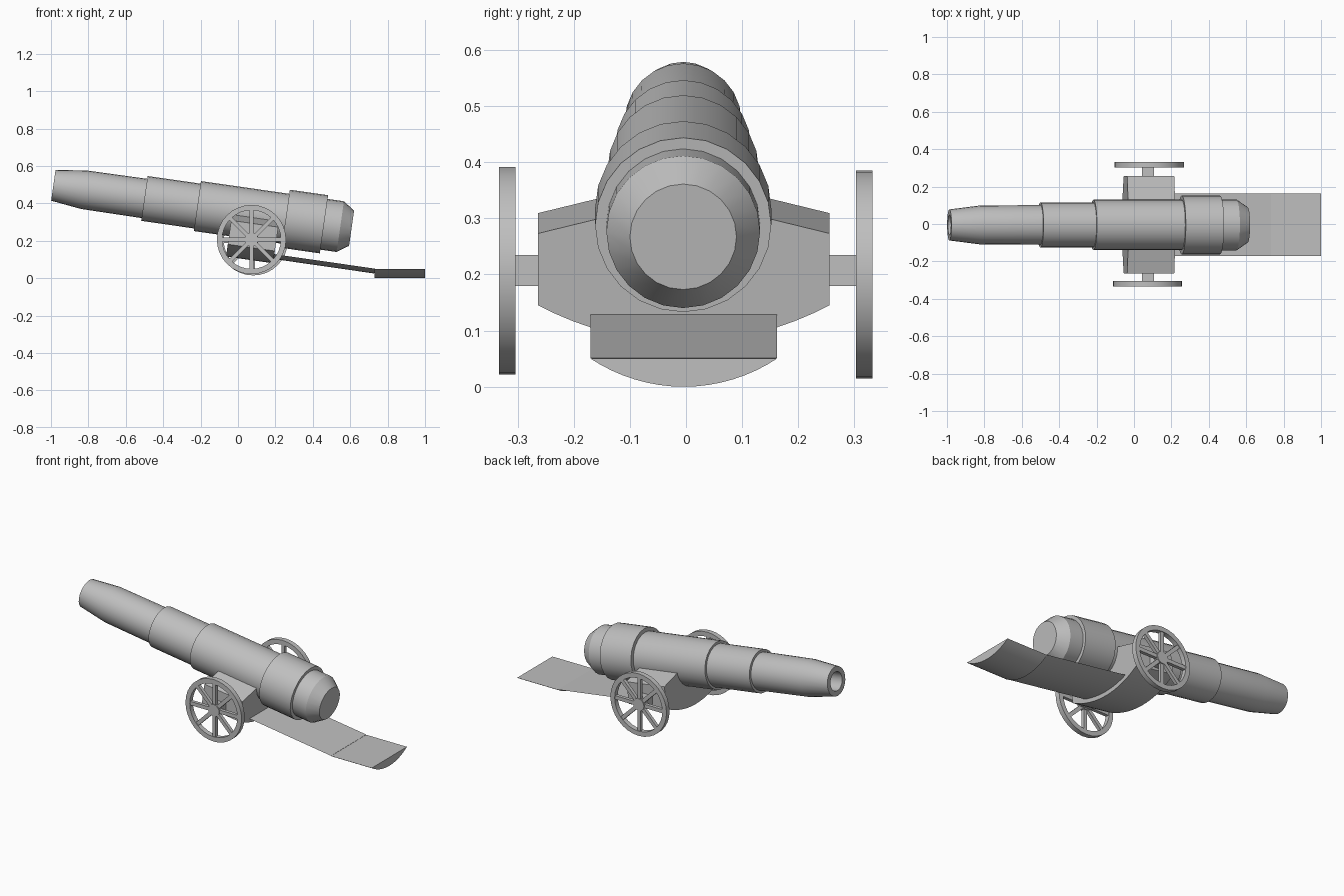
import bpy
import bmesh
import math
from mathutils import Matrix, Vector

cube = bpy.data.objects.get("Cube")
if cube:
    bpy.data.objects.remove(cube, do_unlink=True)

iron = bpy.data.materials.new("grey_iron")
iron.use_nodes = True
iron.diffuse_color = (0.52, 0.52, 0.52, 1)
iron.node_tree.nodes["Principled BSDF"].inputs["Base Color"].default_value = (0.52, 0.52, 0.52, 1)

# Barrel, carriage and trail share one downward pitch towards +x
TILT = Matrix.Rotation(0.143, 4, "Y")
MID_Y = -0.004


def finish(bm, name, matrix=Matrix()):
    bmesh.ops.remove_doubles(bm, verts=bm.verts, dist=1e-5)
    bmesh.ops.recalc_face_normals(bm, faces=bm.faces)
    mesh = bpy.data.meshes.new(name)
    bm.to_mesh(mesh)
    bm.free()
    mesh.materials.append(iron)
    obj = bpy.data.objects.new(name, mesh)
    bpy.context.collection.objects.link(obj)
    obj.matrix_world = matrix
    bpy.ops.object.select_all(action="DESELECT")
    obj.select_set(True)
    bpy.context.view_layer.objects.active = obj
    bpy.ops.object.shade_smooth_by_angle(angle=math.radians(25))
    return obj


def lathe(bm, points, axis, steps, closed=False):
    """Spin a profile of 3D points around an axis through the origin."""
    verts = [bm.verts.new(p) for p in points]
    pairs = list(zip(verts, verts[1:]))
    if closed:
        pairs.append((verts[-1], verts[0]))
    edges = [bm.edges.new(p) for p in pairs]
    bmesh.ops.spin(bm, geom=verts + edges, cent=(0, 0, 0), axis=axis,
                   angle=math.tau, steps=steps)


def box(bm, size, matrix):
    bmesh.ops.create_cube(bm, size=1, matrix=matrix @ Matrix.Diagonal((*size, 1)))


def prism(name, profile, x0, x1, matrix):
    """Extrude a (y, z) outline along x."""
    bm = bmesh.new()
    face = bm.faces.new([bm.verts.new((x0, y + MID_Y, z)) for y, z in profile])
    ext = bmesh.ops.extrude_face_region(bm, geom=[face], use_keep_orig=True)
    moved = [v for v in ext["geom"] if isinstance(v, bmesh.types.BMVert)]
    bmesh.ops.translate(bm, verts=moved, vec=(x1 - x0, 0, 0))
    return finish(bm, name, matrix)


def arc(half, sag, top, n=16):
    """Circular arc hanging below a chord, running from -y to +y."""
    r = (half * half + sag * sag) / (2 * sag)
    a = math.asin(half / r)
    angles = [a * (2 * i / n - 1) for i in range(n + 1)]
    return [(r * math.sin(t), top - sag + r * (1 - math.cos(t))) for t in angles]


# Barrel with stepped bands, bored muzzle and chamfered breech
barrel_profile = [
    (0.25, 0), (0.25, 0.054), (0, 0.054), (0, 0.083),
    (0.165, 0.104), (0.492, 0.106), (0.492, 0.121), (0.778, 0.121),
    (0.778, 0.135), (1.255, 0.135), (1.255, 0.157), (1.462, 0.157),
    (1.462, 0.137), (1.55, 0.137), (1.611, 0.095), (1.611, 0),
]
bm = bmesh.new()
lathe(bm, [(t, 0, r) for t, r in barrel_profile], (1, 0, 0), 24)
finish(bm, "barrel", TILT @ Matrix.Translation((-1.048, MID_Y - 0.001, 0.351)))

# Carriage block: sloped shoulders above, rounded belly below
block = arc(0.26, 0.066, 0.172) + [(0.26, 0.301), (0, 0.365), (-0.26, 0.301)]
prism("carriage_block", block, -0.08, 0.174, TILT)

# Trail plate and its level end
prism("trail_plate", arc(0.166, 0.026, 0.155), 0.15, 0.717, TILT)
prism("trail_foot", arc(0.166, 0.05, 0.05), 0.73, 1.0, Matrix())

# Axle
bm = bmesh.new()
box(bm, (0.065, 0.62, 0.055), Matrix.Translation((0.074, 0, 0.207)))
finish(bm, "axle")


# Spoked wheels
def wheel(name, centre):
    bm = bmesh.new()
    w = 0.0145
    rim = [(0, -w, 0.157), (0, -w, 0.185), (0, w, 0.185), (0, w, 0.157)]
    hub = [(0, -w, 0), (0, -w, 0.036), (0, w, 0.036), (0, w, 0)]
    lathe(bm, rim, (0, 1, 0), 32, closed=True)
    lathe(bm, hub, (0, 1, 0), 20)
    for i in range(8):
        turn = Matrix.Rotation(i * math.tau / 8, 4, "Y")
        box(bm, (0.14, 0.02, 0.022), turn @ Matrix.Translation((0.095, 0, 0)))
    finish(bm, name, Matrix.Translation(Vector(centre)))


wheel("front_wheel", (0.072, -0.3185, 0.207))
wheel("back_wheel", (0.081, 0.3175, 0.2))
